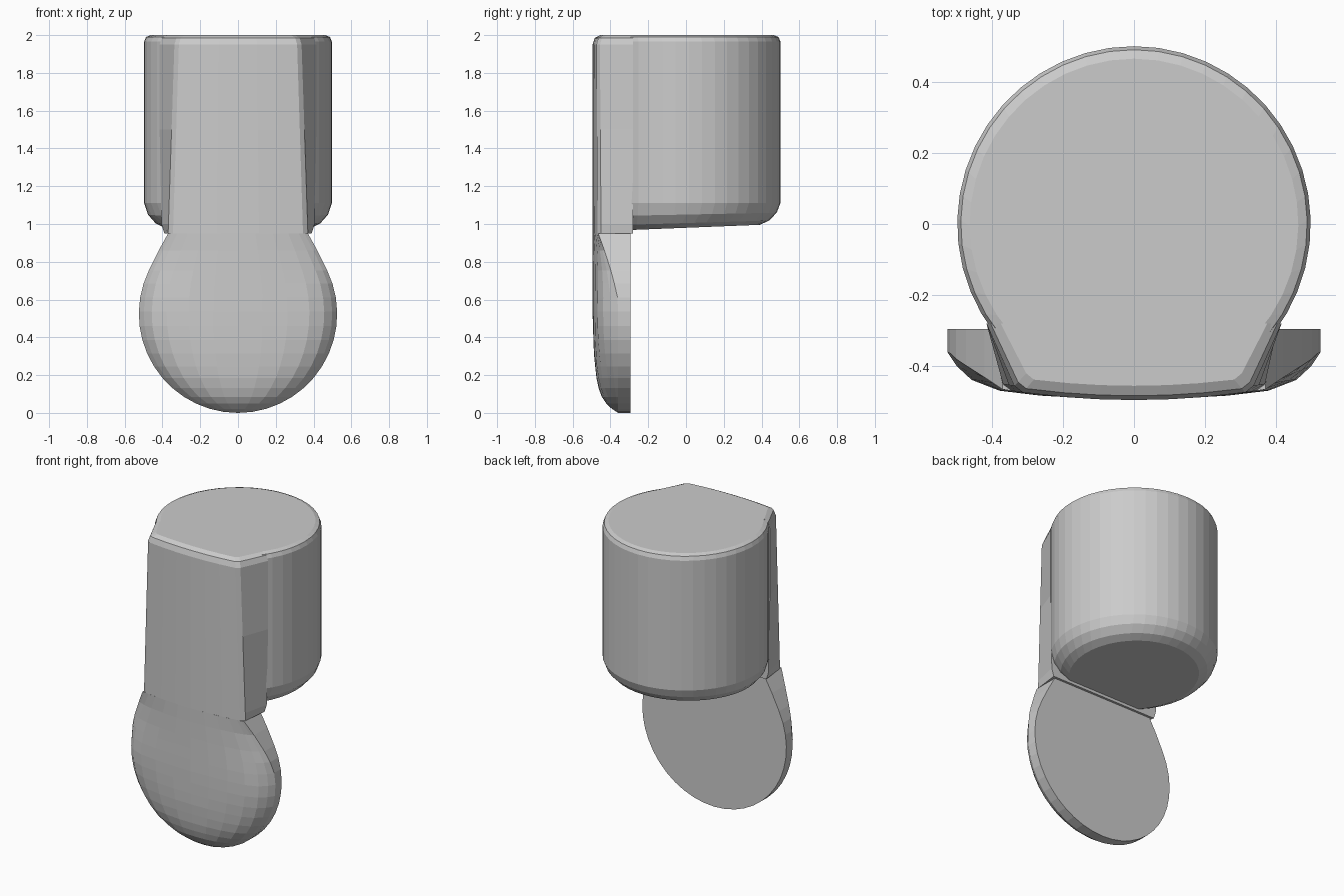
import bpy, bmesh, math

if "Cube" in bpy.data.objects:
    bpy.data.objects.remove(bpy.data.objects["Cube"])

grey = bpy.data.materials.new("plain grey")
grey.diffuse_color = (0.6, 0.6, 0.6, 1)
grey.use_nodes = True
grey.node_tree.nodes["Principled BSDF"].inputs["Base Color"].default_value = grey.diffuse_color


def loft(name, rings):
    """Skin a stack of closed rings and cap both ends."""
    bm = bmesh.new()
    rows = [[bm.verts.new(p) for p in ring] for ring in rings]
    n = len(rows[0])
    for a, b in zip(rows, rows[1:]):
        for i in range(n):
            j = (i + 1) % n
            bm.faces.new((a[i], a[j], b[j], b[i]))
    bm.faces.new(rows[0][::-1])
    bm.faces.new(rows[-1])
    bmesh.ops.remove_doubles(bm, verts=bm.verts, dist=0.0005)
    bmesh.ops.dissolve_degenerate(bm, edges=bm.edges, dist=0.0005)
    bmesh.ops.recalc_face_normals(bm, faces=bm.faces)
    mesh = bpy.data.meshes.new(name)
    bm.to_mesh(mesh)
    bm.free()
    mesh.materials.append(grey)
    ob = bpy.data.objects.new(name, mesh)
    bpy.context.collection.objects.link(ob)
    return ob


def bow(x):
    return -0.495 + 0.03 * (x / 0.37) ** 2


# Round body: cylinder cut flat behind the front panel, rounded at both ends
CUT = -0.31
rings = []
for z, inset, tilt in [(0.98, 0.11, 0.04), (1.005, 0.06, 0.03), (1.05, 0.02, 0.02),
                       (1.11, 0, 0), (1.965, 0, 0), (1.99, 0.01, 0), (2.0, 0.035, 0)]:
    r = 0.5 - inset
    start = math.asin(CUT / r)
    span = math.pi - 2 * start
    ring = []
    for i in range(33):
        a = start + span * i / 32
        x, y = r * math.cos(a), r * math.sin(a)
        ring.append((x * 0.994, y, z + tilt * y))
    rings.append(ring)
loft("round_body", rings)

# Front panel: bowed face that narrows upward, rounded along the top
rings = []
for z, inset in [(0.95, 0), (1.0, 0), (1.5, 0), (1.95, 0), (1.985, 0.012), (2.0, 0.04)]:
    k = (z - 0.95) / 1.05
    front = 0.37 - 0.035 * k - inset * 0.8
    back = 0.39 + 0.025 * min(1, (z - 0.95) / 0.08) - inset
    ring = [(back, -0.28, z)]
    for f in (1, 0.93, 0.6, 0.3, 0, -0.3, -0.6, -0.93, -1):
        y = bow(front * f) + inset
        if abs(f) == 1:
            y += 0.015
        ring.append((front * f, y, z))
    ring.append((-back, -0.28, z))
    rings.append(ring)
loft("front_panel", rings)

# Round lower plate: flat back, domed edge that blends into the panel at the neck
R = 0.525
CURVE = [(0, -0.36), (0.03, -0.405), (0.07, -0.44), (0.15, -0.47), (0.3, -0.487), (0.53, -0.495)]


def dome(t):
    t = max(0, min(t, 0.525))
    for (t0, y0), (t1, y1) in zip(CURVE, CURVE[1:]):
        if t <= t1:
            return y0 + (y1 - y0) * (t - t0) / (t1 - t0)


levels = []
for i in range(15):
    a = math.radians(116) * i / 14
    levels.append((R - R * math.cos(a), R * math.sin(a)))
levels += [(0.86, 0.42), (0.95, 0.37)]
half = [1, 0.95, 0.87, 0.72, 0.5, 0.25]
rings = []
for z, w in levels:
    blend = max(0, min(1, (z - 0.6) / 0.35))
    ring = [(w, -0.295, z)]
    for f in half + [0] + [-h for h in reversed(half)]:
        x = w * f
        t = R - math.hypot(x, z - R) if z < R else w - abs(x)
        ring.append((x, dome(t) * (1 - blend) + bow(x) * blend, z))
    ring.append((-w, -0.295, z))
    rings.append(ring)
loft("round_lower_plate", rings)
